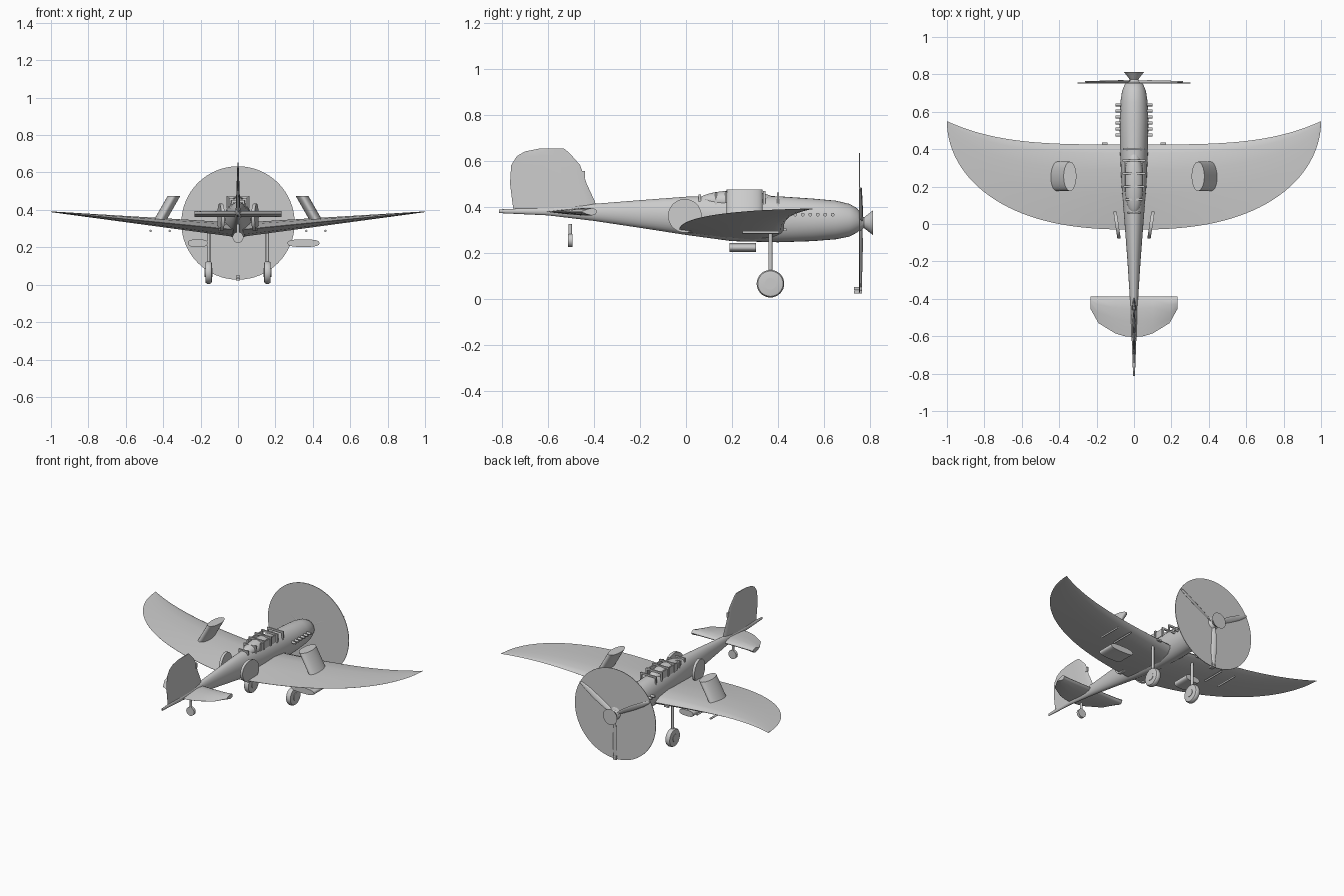
import bpy, bmesh, math
from mathutils import Vector, Matrix

if "Cube" in bpy.data.objects:
    bpy.data.objects.remove(bpy.data.objects["Cube"])

def finish(name, bm, smooth=True):
    bmesh.ops.remove_doubles(bm, verts=bm.verts, dist=1e-5)
    bmesh.ops.recalc_face_normals(bm, faces=bm.faces)
    me = bpy.data.meshes.new(name)
    bm.to_mesh(me)
    bm.free()
    ob = bpy.data.objects.new(name, me)
    bpy.context.collection.objects.link(ob)
    if smooth:
        bpy.ops.object.select_all(action='DESELECT')
        ob.select_set(True)
        bpy.context.view_layer.objects.active = ob
        bpy.ops.object.shade_smooth_by_angle(angle=math.radians(40))
    return ob

def loft(name, rings):
    bm = bmesh.new()
    vs = [[bm.verts.new(p) for p in r] for r in rings]
    n = len(vs[0])
    for a, b in zip(vs, vs[1:]):
        for i in range(n):
            bm.faces.new((a[i], a[(i + 1) % n], b[(i + 1) % n], b[i]))
    bm.faces.new(vs[0])
    bm.faces.new(vs[-1])
    return finish(name, bm)

def tube(name, a, b, r1, r2=None, seg=16):
    a, b = Vector(a), Vector(b)
    bm = bmesh.new()
    rot = (b - a).to_track_quat('Z', 'Y').to_matrix().to_4x4()
    bmesh.ops.create_cone(bm, cap_ends=True, segments=seg, radius1=r1,
                          radius2=r1 if r2 is None else r2, depth=(b - a).length,
                          matrix=Matrix.Translation((a + b) / 2) @ rot)
    return finish(name, bm)

def box(name, c, size):
    bm = bmesh.new()
    bmesh.ops.create_cube(bm, size=1, matrix=Matrix.Translation(c) @ Matrix.Diagonal((*size, 1)))
    return finish(name, bm, False)

def ball(name, c, size):
    bm = bmesh.new()
    bmesh.ops.create_uvsphere(bm, u_segments=32, v_segments=16, radius=1,
                              matrix=Matrix.Translation(c) @ Matrix.Diagonal((*size, 1)))
    return finish(name, bm)

def foil(lead, trail, half):
    # closed aerofoil section as (chord position, thickness offset) pairs
    shape = [(0, 0), (.03, .4), (.1, .75), (.3, 1), (.6, .7), (.85, .3), (1, .03)]
    pts = shape + [(t, -h) for t, h in reversed(shape[1:])]
    return [(lead + (trail - lead) * t, half * h) for t, h in pts]

# Fuselage: y, half width, top, bottom
stations = [(-.812, .005, .388, .372), (-.6, .013, .397, .362), (-.4, .022, .412, .338),
            (-.2, .035, .428, .308), (0, .05, .443, .277), (.2, .066, .447, .25),
            (.4, .075, .445, .245), (.55, .077, .435, .25), (.65, .073, .426, .258),
            (.71, .064, .412, .27), (.745, .05, .392, .288), (.765, .03, .36, .305)]
loft("fuselage", [[(w * math.cos(k * math.pi / 16), y,
                    (t + b) / 2 + (t - b) / 2 * math.sin(k * math.pi / 16)) for k in range(32)]
                  for y, w, t, b in stations])

# Crescent wing with elliptical trailing edge
rings = []
for i in range(-32, 33):
    u = i / 32
    x = math.sin(u * math.pi / 2)
    s = abs(x)
    lead = .425 + .125 * s ** 3.7
    trail = .548 - .578 * math.sqrt(max(0, 1 - s ** 2.5))
    if s > .999:
        trail = lead - .005
    rings.append([(x, y, .292 + .098 * s + h) for y, h in foil(lead, trail, .037 * (1 - s) + .002)])
loft("wing", rings)

# Tailplane and fin
half = [(0, -.605), (.05, -.6), (.1, -.585), (.19, -.53), (.232, -.455)]
span = [(-x, t) for x, t in reversed(half[1:])] + half
loft("tailplane", [[(x, y, .378 + h) for y, h in foil(-.388, t, .016)] for x, t in span])
fin = [(.385, -.39, -.75), (.42, -.395, -.755), (.5, -.432, -.765), (.58, -.46, -.76),
       (.62, -.495, -.735), (.64, -.515, -.7), (.652, -.53, -.64)]
loft("tail_fin", [[(h, y, z) for y, h in foil(a, b, .013 - .01 * (z - .385) / .27)] for z, a, b in fin])
box("fin_hinge", (0, -.45, .54), (.012, .02, .03))

# Propeller disc, spinner and three blades
C = Vector((0, .755, .33))
tube("propeller_disc", (0, .752, .33), (0, .756, .33), .303, seg=64)
tube("spinner", (0, .757, .33), (0, .775, .33), .036, .022, 32)
tube("spinner_nose", (0, .772, .33), (0, .812, .33), .022, .053, 32)
for n in range(3):
    rot = Matrix.Rotation(math.radians(180 + 120 * n), 3, 'Y')
    blade = []
    for r, w in [(.02, .01), (.08, .018), (.16, .02), (.24, .016), (.29, .009), (.302, .003)]:
        tw = math.radians(35 - 90 * r)
        ring = []
        for k in range(10):
            a = k * math.pi / 5
            p, q = w * math.cos(a), .004 * math.sin(a)
            ring.append(C + rot @ Vector((p * math.cos(tw) - q * math.sin(tw),
                                          .005 + p * math.sin(tw) + q * math.cos(tw), r)))
        blade.append(ring)
    loft("propeller_blade", blade)
for z in (.029, .044):
    box("blade_tip_band", (0, .748, z), (.024, .034, .012))

# Canopy with raised frames
ball("canopy", (0, .22, .425), (.05, .17, .045))
for y, w, top in [(.06, .03, .452), (.13, .042, .462), (.2, .052, .474),
                  (.27, .056, .474), (.34, .056, .468), (.4, .055, .462)]:
    box("canopy_frame", (0, y, top - .006), (2 * w, .01, .012))
    for sx in (-1, 1):
        box("canopy_post", (sx * w, y, top - .03), (.01, .01, .06))

for sx in (-1, 1):
    # Canopy rails
    box("canopy_rail", (sx * .05, .25, .44), (.008, .16, .05))
    # Exhaust stubs
    for i in range(6):
        y = .475 + i * .0325
        tube("exhaust", (sx * .06, y, .365), (sx * .1, y, .365), .008)
    # Main landing gear
    x = sx * .157
    tube("gear_strut", (x, .367, .065), (x, .367, .3), .009)
    tube("wheel_hub", (x - .021, .367, .065), (x + .021, .367, .065), .025, seg=24)
    prof = [(-.018, .045), (-.016, .055), (-.008, .06), (.008, .06), (.016, .055), (.018, .045)]
    loft("wheel", [[(x + dx, .367 + r * math.cos(k * math.pi / 16), .065 + r * math.sin(k * math.pi / 16))
                    for k in range(32)] for dx, r in prof])
    box("leading_edge_stub", (x, .43, .3), (.03, .012, .012))
    # Underwing gun barrels
    for gx in (.365, .467):
        tube("gun_barrel", (sx * gx, .245, .288), (sx * gx, .405, .288), .006)
    # Slanted wing roundel
    loft("wing_roundel", [[(sx * (cx + .034 * math.cos(k * math.pi / 20)),
                            .255 + .078 * math.sin(k * math.pi / 20), z) for k in range(40)]
                          for cx, z in [(.422, .335), (.342, .475)]])
    # Fuselage side roundel, skewed outward toward the nose
    loft("side_roundel", [[(sx * (cx + .15 * .073 * math.cos(k * math.pi / 20)),
                            -.005 + .073 * math.cos(k * math.pi / 20),
                            .36 + .073 * math.sin(k * math.pi / 20)) for k in range(40)]
                          for cx in (.082, .1)])

# Underwing radiators: a wide one and a narrow one
for cx, hw in [(.35, .085), (-.215, .052)]:
    loft("radiator", [[(cx + hw * math.copysign(abs(math.cos(a)) ** .7, math.cos(a)), y,
                        .222 + .02 * math.copysign(abs(math.sin(a)) ** .7, math.sin(a)))
                       for a in [k * math.pi / 16 for k in range(32)]] for y in (.19, .305)])

# Tail wheel
tube("tail_strut", (0, -.503, .26), (0, -.503, .325), .008)
tube("tail_wheel", (0, -.512, .253), (0, -.494, .253), .029, seg=24)
